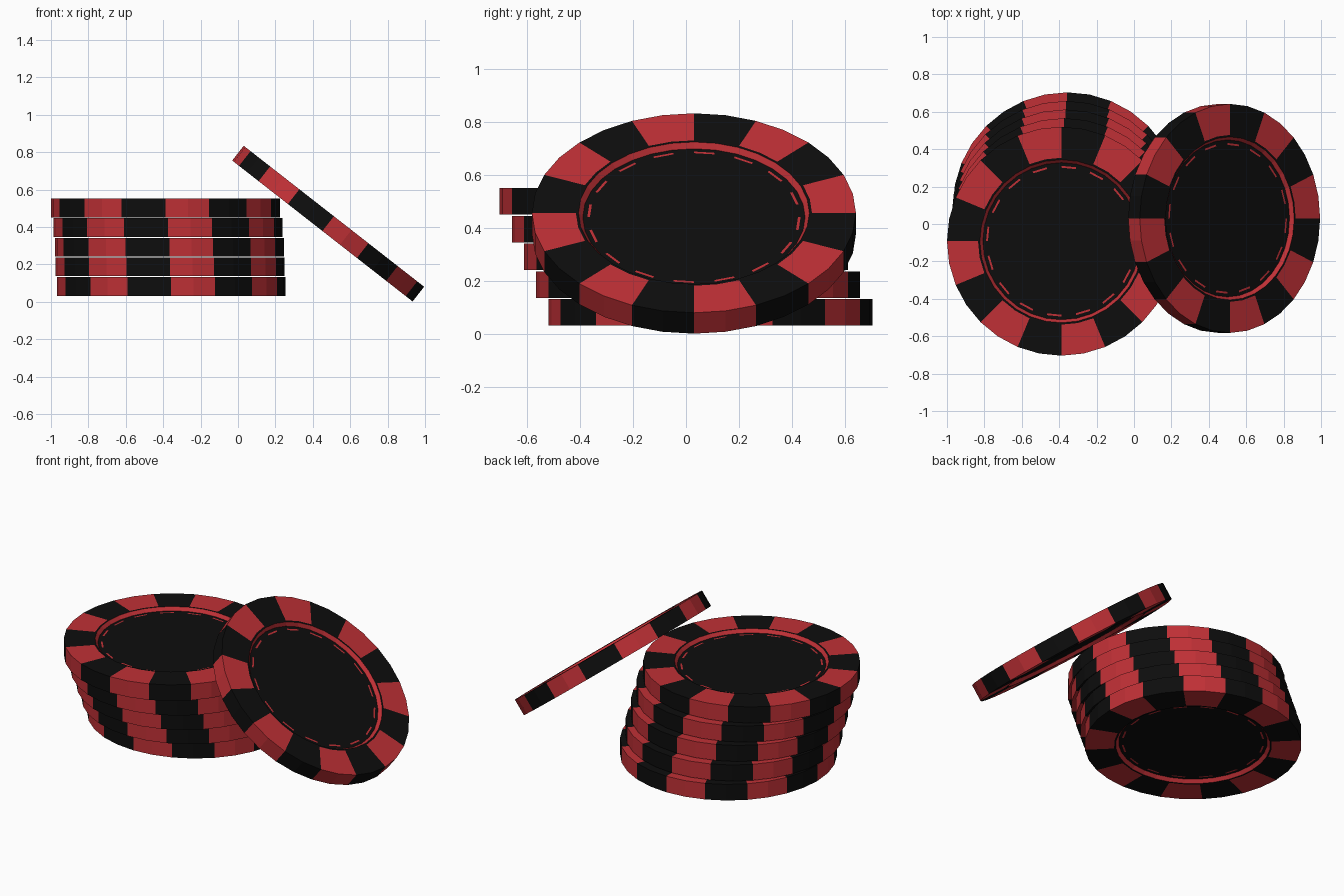
import bpy, bmesh
from math import cos, sin, tau, radians

if "Cube" in bpy.data.objects:
    bpy.data.objects.remove(bpy.data.objects["Cube"])

SIDES, R, T = 32, 0.612, 0.1


def material(name, color):
    m = bpy.data.materials.new(name)
    m.diffuse_color = color
    m.use_nodes = True
    m.node_tree.nodes["Principled BSDF"].inputs["Base Color"].default_value = m.diffuse_color
    return m


BLACK = material("black", (0.004, 0.004, 0.004, 1))
RED = material("red", (0.53, 0.03, 0.037, 1))

# half profile from the recessed centre out to the rim: radius, height
# and the colour rule of the band leading to the next loop
HALF = [
    (0.393, T / 2 - 0.02, "dash"),
    (0.403, T / 2 - 0.02, "black"),
    (0.420, T / 2 - 0.02, "red"),
    (0.436, T / 2, "black"),
    (0.446, T / 2, "stripe"),
    (R, T / 2, "stripe"),
]
# mirror the profile for the underside
PROFILE = [(r, z) for r, z, _ in HALF] + [(r, -z) for r, z, _ in reversed(HALF)]
BANDS = [b for _, _, b in HALF] + [b for _, _, b in reversed(HALF[:-1])]


def is_red(band, i):
    return {"black": False, "red": True,
            "dash": i % 2 == 1, "stripe": i % 4 < 2}[band]


def chip_mesh():
    bm = bmesh.new()
    loops = [[bm.verts.new((r * cos(tau * i / SIDES), r * sin(tau * i / SIDES), z))
              for i in range(SIDES)] for r, z in PROFILE]
    # ring bands: dashes, groove wall, striped border and rim
    for a, b, band in zip(loops, loops[1:], BANDS):
        for i in range(SIDES):
            j = (i + 1) % SIDES
            f = bm.faces.new((a[i], b[i], b[j], a[j]))
            f.material_index = int(is_red(band, i))
    # centre discs
    bm.faces.new(loops[0])
    bm.faces.new(loops[-1][::-1])
    bmesh.ops.recalc_face_normals(bm, faces=bm.faces)
    me = bpy.data.meshes.new("chip")
    bm.to_mesh(me)
    bm.free()
    me.materials.append(BLACK)
    me.materials.append(RED)
    return me


mesh = chip_mesh()


def add_chip(name, loc, tilt=0):
    ob = bpy.data.objects.new(name, mesh)
    ob.location = loc
    ob.rotation_euler = (0, radians(tilt), 0)
    bpy.context.collection.objects.link(ob)


# sheared stack of five chips
for k, x in enumerate((-0.357, -0.363, -0.367, -0.374, -0.388)):
    add_chip(f"stacked_chip_{k + 1}", (x, 0.092 - 0.046 * k, 0.082 + 0.105 * k))

# chip leaning on the stack
add_chip("leaning_chip", (0.482, 0.03, 0.418), 38)
